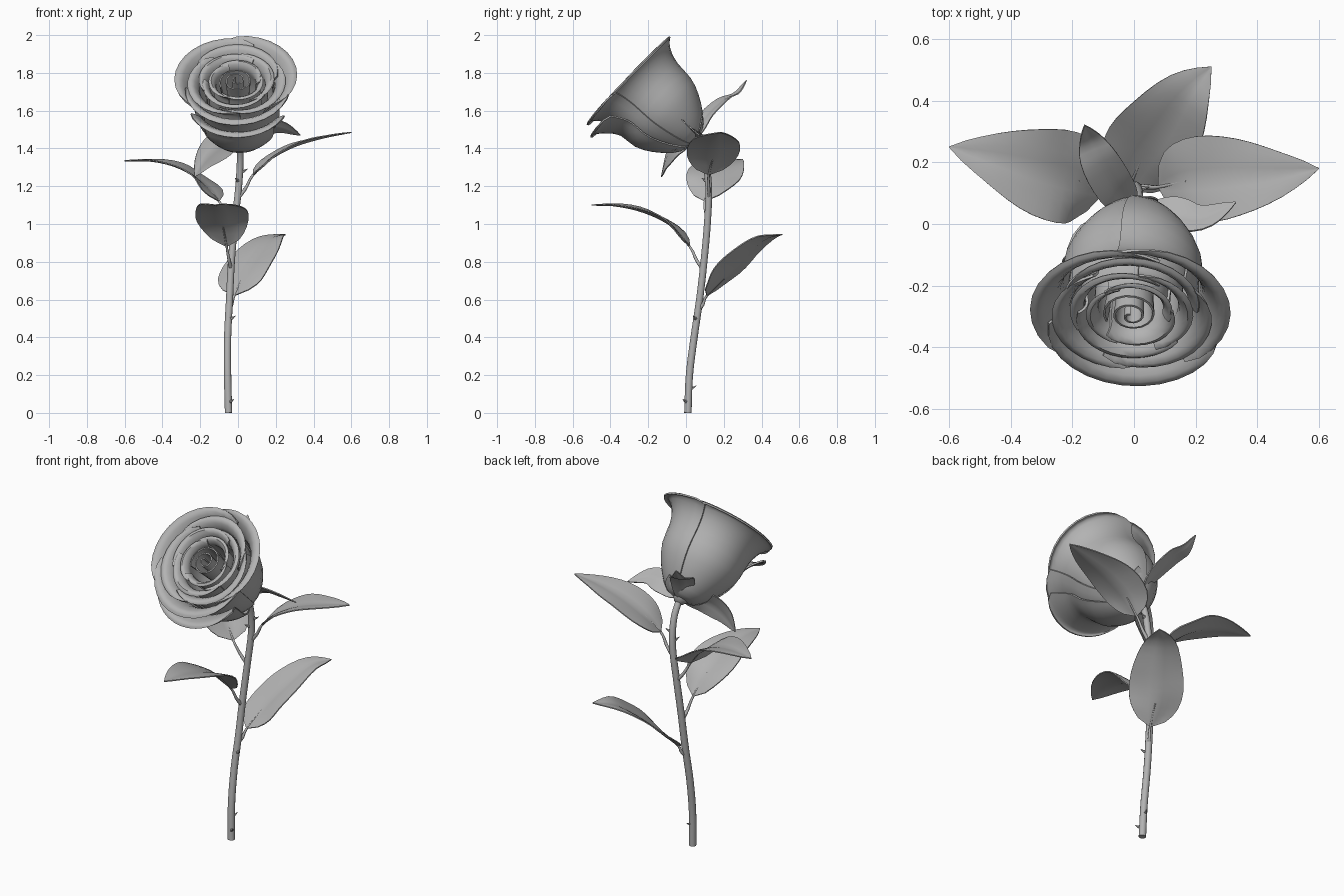
import bpy, bmesh, math
from mathutils import Vector

if "Cube" in bpy.data.objects:
    bpy.data.objects.remove(bpy.data.objects["Cube"], do_unlink=True)

grey = bpy.data.materials.new("soft_grey")
grey.use_nodes = True
COLOUR = (0.45, 0.45, 0.45, 1)
grey.diffuse_color = COLOUR
for node in grey.node_tree.nodes:
    if node.type == "BSDF_PRINCIPLED":
        node.inputs["Base Color"].default_value = COLOUR
        node.inputs["Roughness"].default_value = 0.7


def spline(pts, t):
    """Point at t (0 to 1) on a smooth curve through pts."""
    pts = [Vector(p) for p in pts]
    n = len(pts) - 1
    i = min(int(t * n), n - 1)
    f = t * n - i
    b, c = pts[i], pts[i + 1]
    a = pts[i - 1] if i > 0 else b * 2 - c
    d = pts[i + 2] if i + 2 <= n else c * 2 - b
    return (b * 2 + (c - a) * f + (a * 2 - b * 5 + c * 4 - d) * f ** 2
            + (b * 3 - a - c * 3 + d) * f ** 3) / 2


def skin(name, rows, closed=False, thickness=0.0):
    """Surface through rows of points, optionally given a thickness."""
    bm = bmesh.new()
    grid = [[bm.verts.new(p) for p in row] for row in rows]
    for r0, r1 in zip(grid, grid[1:]):
        n = len(r0)
        for j in range(n if closed else n - 1):
            k = (j + 1) % n
            bm.faces.new((r0[j], r0[k], r1[k], r1[j]))
    bmesh.ops.remove_doubles(bm, verts=bm.verts, dist=0.0002)
    bmesh.ops.recalc_face_normals(bm, faces=bm.faces)
    mesh = bpy.data.meshes.new(name)
    bm.to_mesh(mesh)
    bm.free()
    mesh.materials.append(grey)
    obj = bpy.data.objects.new(name, mesh)
    bpy.context.collection.objects.link(obj)
    bpy.ops.object.select_all(action="DESELECT")
    obj.select_set(True)
    bpy.context.view_layer.objects.active = obj
    if thickness:
        mod = obj.modifiers.new("thickness", "SOLIDIFY")
        mod.thickness = thickness
        mod.offset = 0
        bpy.ops.object.modifier_apply(modifier=mod.name)
    bpy.ops.object.shade_smooth_by_angle(angle=math.radians(50))
    return obj


def tube(name, pts, r0, r1, steps=12, sides=10):
    """Round tapered tube along a path, closed at both ends."""
    rows = []
    for i in range(-1, steps + 2):
        t = min(max(i / steps, 0), 1)
        p = spline(pts, t)
        d = spline(pts, min(t + 0.02, 1)) - spline(pts, max(t - 0.02, 0))
        a = d.cross(Vector((0.3, 1, 0.2))).normalized()
        b = d.cross(a).normalized()
        r = 0 if i in (-1, steps + 1) else r0 + (r1 - r0) * t
        rows.append([p + (a * math.cos(q) + b * math.sin(q)) * r
                     for q in (math.tau * k / sides for k in range(sides))])
    return skin(name, rows, closed=True)


def leaf(name, pts, width, side=None, fold=0.2, steps=14):
    """Pointed leaf blade with a creased midrib along a path."""
    rows = []
    for i in range(steps + 1):
        t = i / steps
        p = spline(pts, t)
        d = spline(pts, min(t + 0.03, 1)) - spline(pts, max(t - 0.03, 0))
        s = Vector(side) if side else d.cross(Vector((0, 0, 1)))
        s = (s - d * (s.dot(d) / d.length_squared)).normalized()
        up = s.cross(d).normalized()
        half = width / 2 * max(math.sin(math.pi * t ** 0.72), 0) ** 0.85 + 0.001
        row = []
        for k in range(-4, 5):
            e = k / 4
            lift = fold * (abs(e) - 0.45 * e * e) + 0.03 * math.sin(9 * t + 2 * e) * e * e
            row.append(p + s * half * e + up * half * lift)
        rows.append(row)
    return skin(name, rows, thickness=0.006)


# Stem
STEM = [(-.05, .01, 0), (-.055, .018, .2), (-.055, .043, .4), (-.045, .072, .6),
        (-.035, .095, .8), (-.018, .113, 1.0), (.004, .12, 1.2), (.012, .095, 1.35),
        (.01, .04, 1.45)]
tube("stem", STEM, 0.02, 0.018, steps=28, sides=12)

# Thorns: height and sideways direction
for i, (z, dx, dy) in enumerate([(.06, .7, -.7), (.13, .3, 1), (.5, .9, -.5),
                                 (1.22, -.5, -.8), (1.28, 1, .2)]):
    p = spline(STEM, z / 1.6 if z < 1.2 else z / 1.58)
    d = Vector((dx, dy, 0)).normalized()
    up = Vector((0, 0, 1))
    tube(f"thorn_{i + 1}", [p + d * .012, p + d * .025 + up * .003, p + d * .042 + up * .014],
         0.012, 0.001, steps=4, sides=6)

# Leaves: stalk start, blade path, blade width
LEAVES = {
    "front_leaf": ((-.036, .09, .76), [(-.06, .02, .88), (-.08, -.08, .99), (-.09, -.22, 1.06),
                                       (-.11, -.37, 1.095), (-.13, -.5, 1.1)], .28),
    "back_leaf": ((-.045, .07, .55), [(-.02, .11, .62), (.02, .2, .71), (.09, .3, .82),
                                      (.17, .42, .92), (.25, .51, .945)], .29),
    "left_leaf": ((.002, .12, 1.14), [(.08, .12, 1.26), (.17, .14, 1.34), (.3, .15, 1.41),
                                      (.45, .16, 1.455), (.6, .18, 1.485)], .28),
    "right_leaf": ((-.02, .113, 1.0), [(-.1, .1, 1.12), (-.18, .14, 1.21), (-.3, .17, 1.29),
                                       (-.44, .21, 1.33), (-.6, .25, 1.335)], .30),
}
for name, (start, path, width) in LEAVES.items():
    leaf(name, path, width)
    a, b = Vector(start), Vector(path[0])
    tube(name + "_stalk", [a, (a + b) / 2 + Vector((0, 0, -.01)), b, path[1]], 0.011, 0.004, sides=8)

# Flower frame: origin at the base of the bloom, tilted towards the front
BASE = Vector((.01, .04, 1.44))
AXIS = Vector((-.04, -.72, .69)).normalized()
UP = (Vector((0, .69, .72)) - AXIS * Vector((0, .69, .72)).dot(AXIS)).normalized()
SIDE = UP.cross(AXIS).normalized()


def bloom(r, angle, h):
    return BASE + (SIDE * math.cos(angle) + UP * math.sin(angle)) * r + AXIS * h


def petal(name, angle, span, belly, rim, low, high, flare=0.02, trim=0.16, across=14, rows=16):
    """Cupped petal: a slice of a revolved profile, one edge tucked inwards."""
    profile = [(.02, 0), (.42 * belly, .05), (.77 * belly, .25), (belly, .48), (belly * 1.06, .74),
               (rim * .86, .9), (rim, 1), (rim + flare, .985)]
    profile = [(r, low + t * (high - low), 0) for r, t in profile]
    surface = []
    for i in range(rows + 1):
        row = []
        for j in range(across + 1):
            u = 2 * j / across - 1
            v = i / rows * (1 - trim * abs(u) ** 3)
            r, h, _ = spline(profile, v)
            q = math.radians(angle + span / 2 * u)
            row.append(bloom(r * (1 + 0.045 * u + 0.02 * v * math.cos(3 * u)), q, h))
        surface.append(row)
    return skin(name, surface, thickness=0.009)


# Petals in nested rings: start angle, span, belly, rim, bottom, top
RINGS = [("outer_petal", 25, 150, .215, .295, 0, .47), ("second_petal", 80, 150, .195, .235, .05, .465),
         ("third_petal", 10, 145, .15, .18, .1, .465), ("inner_petal", 60, 140, .11, .13, .15, .465)]
for name, start, span, belly, rim, low, high in RINGS:
    for k in range(3):
        petal(f"{name}_{k + 1}", start + 120 * k, span, belly, rim, low, high,
              flare=0.09 * rim, trim=0.16 if rim > .2 else 0.1)
petal("drooping_petal", 268, 105, .228, .335, 0, .41, flare=0.02, trim=0.2)

# Rolled heart of the bloom
heart = []
for i in range(9):
    v = i / 8
    row = []
    for j in range(41):
        t = j / 40
        r = (.012 + .078 * t) * (.75 + .25 * v + .1 * max(v - .8, 0))
        row.append(bloom(r, math.radians(100) + t * math.tau * 2.3, .2 + (.275 - .02 * t) * v))
    heart.append(row)
skin("rolled_heart", heart, thickness=0.007)

# Calyx under the bloom
calyx = []
for r, h in [(0, -.025), (.024, -.022), (.042, 0), (.055, .018), (.06, .03), (0, .032)]:
    calyx.append([bloom(r, math.tau * k / 14, h) for k in range(14)])
skin("calyx", calyx, closed=True)

# Sepals
leaf("back_sepal", [(0, .05, 1.45), (-.05, .1, 1.56), (-.11, .2, 1.655), (-.14, .27, 1.69),
                    (-.16, .32, 1.76)], .13)
leaf("left_sepal", [(.02, .04, 1.45), (.12, .03, 1.5), (.22, .02, 1.51), (.33, .07, 1.47)], .13,
     side=(0, -.8, .6))
leaf("hanging_sepal", [(0, .03, 1.44), (-.09, -.05, 1.42), (-.17, -.1, 1.35), (-.23, -.13, 1.25)], .15,
     side=(.6, 0, -.75))
for label, angle in (("upper", 75), ("lower", 290)):
    q = math.radians(angle)
    leaf(label + "_small_sepal", [bloom(.03, q, 0), bloom(.1, q, .035), bloom(.15, q, .07)], .09,
         side=SIDE, fold=0)
